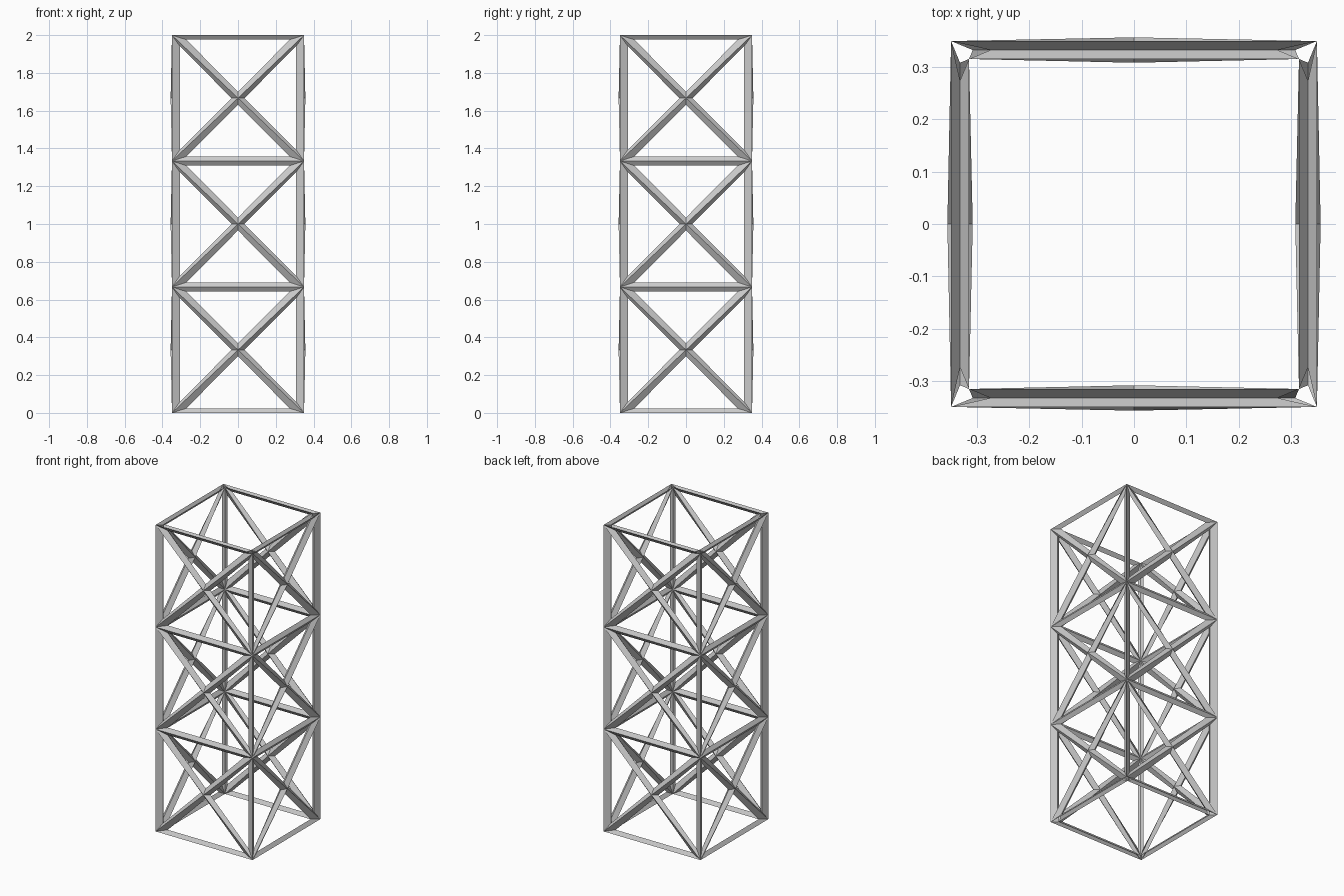
import bpy, bmesh

if "Cube" in bpy.data.objects:
    bpy.data.objects.remove(bpy.data.objects["Cube"])

HALF = 0.3325      # half width between strut centre lines
LEVELS = 3         # number of bays
HEIGHT = 2.0
STRUT = 0.0485     # strut thickness

# Plain grey metal
grey = bpy.data.materials.new("grey_metal")
grey.diffuse_color = (0.6, 0.6, 0.6, 1.0)
grey.use_nodes = True
grey.node_tree.nodes["Principled BSDF"].inputs["Base Color"].default_value = grey.diffuse_color

# Open square tube, one quad per bay and side
bm = bmesh.new()
corners = [(-HALF, -HALF), (HALF, -HALF), (HALF, HALF), (-HALF, HALF)]
rings = [[bm.verts.new((x, y, HEIGHT * k / LEVELS)) for x, y in corners]
         for k in range(LEVELS + 1)]
for low, high in zip(rings, rings[1:]):
    for i in range(4):
        j = (i + 1) % 4
        bm.faces.new((low[i], low[j], high[j], high[i]))

# Cross bracing: each quad split into four triangles at its centre
bmesh.ops.poke(bm, faces=bm.faces[:])
bm.normal_update()
mesh = bpy.data.meshes.new("truss_frame")
bm.to_mesh(mesh)
bm.free()
mesh.materials.append(grey)
truss = bpy.data.objects.new("truss_frame", mesh)
bpy.context.collection.objects.link(truss)

# Turn every edge into a strut, leaving both tube ends open
wire = truss.modifiers.new("struts", 'WIREFRAME')
wire.thickness = STRUT
wire.offset = 0.0
wire.use_even_offset = True
wire.use_boundary = False
wire.use_replace = True
